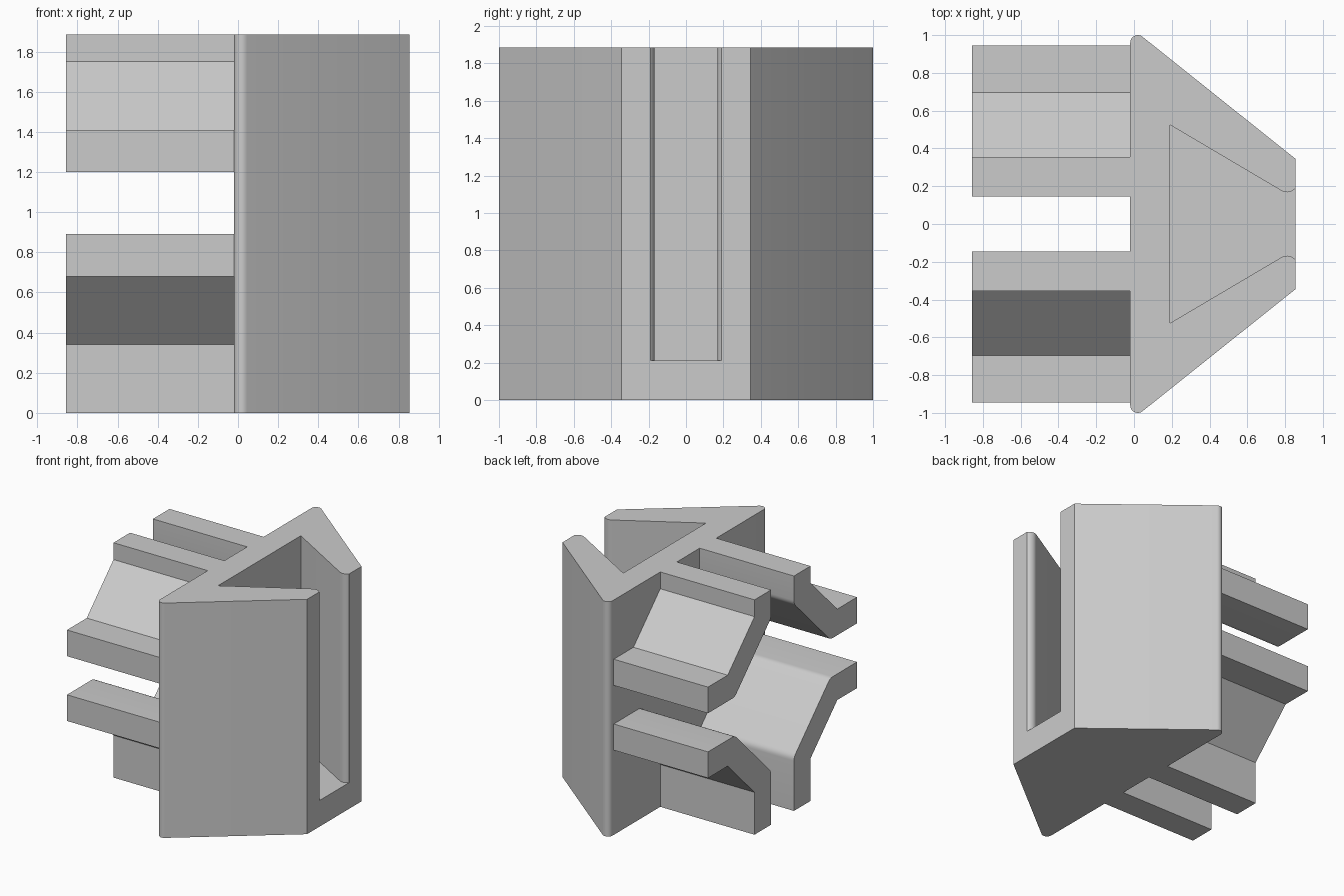
import bpy, bmesh, math
from mathutils import Vector

if "Cube" in bpy.data.objects:
    bpy.data.objects.remove(bpy.data.objects["Cube"])

HEIGHT = 1.885
BACK, FRONT, TIP = -0.02, 0.855, -0.857

grey = bpy.data.materials.new("light grey")
grey.diffuse_color = (0.6, 0.6, 0.6, 1)
grey.use_nodes = True
grey.node_tree.nodes["Principled BSDF"].inputs["Base Color"].default_value = grey.diffuse_color


def prism(name, points, offset):
    """Extrude a closed 3D outline along offset."""
    bm = bmesh.new()
    face = bm.faces.new([bm.verts.new(p) for p in points])
    new = bmesh.ops.extrude_face_region(bm, geom=[face])["geom"]
    bmesh.ops.translate(bm, vec=Vector(offset),
                        verts=[v for v in new if isinstance(v, bmesh.types.BMVert)])
    bmesh.ops.recalc_face_normals(bm, faces=bm.faces)
    mesh = bpy.data.meshes.new(name)
    bm.to_mesh(mesh)
    bm.free()
    mesh.materials.append(grey)
    ob = bpy.data.objects.new(name, mesh)
    bpy.context.collection.objects.link(ob)
    return ob


def smooth(ob):
    bpy.ops.object.select_all(action='DESELECT')
    ob.select_set(True)
    bpy.context.view_layer.objects.active = ob
    bpy.ops.object.shade_smooth_by_angle(angle=math.radians(25))


def arc(cx, cy, r, start, end, steps=8):
    angles = [math.radians(start + (end - start) * i / steps) for i in range(steps + 1)]
    return [(cx + r * math.cos(a), cy + r * math.sin(a)) for a in angles]


def mirrored(half):
    """Close a half outline (y > 0) with its mirror image."""
    return half + [(x, -y) for x, y in reversed(half)]


# Wedge-shaped body with rounded rear corners
outline = mirrored(arc(0.02, 0.96, 0.04, 180, 51.3) + [(FRONT, 0.345)])
body = prism("body", [(x, y, 0) for x, y in outline], (0, 0, HEIGHT))

# Dovetail slot with rounded lips, open at the top and front
slot = mirrored([(0.19, 0.525)] + arc(0.81, 0.225, 0.057, 240, 322) + [(1.0, 0.19)])
cutter = prism("slot_cutter", [(x, y, 0.21) for x, y in slot], (0, 0, 2))
cutter.hide_render = True
cut = body.modifiers.new("slot", 'BOOLEAN')
cut.operation, cut.solver, cut.object = 'DIFFERENCE', 'EXACT', cutter
bpy.context.view_layer.objects.active = body
bpy.ops.object.modifier_apply(modifier=cut.name)
bpy.data.objects.remove(cutter)
smooth(body)


def fillet(a, corner, b, t=0.03, steps=4):
    """Soften a corner with a small curve."""
    a, c, b = Vector(a), Vector(corner), Vector(b)
    p, q = c + (a - c).normalized() * t, c + (b - c).normalized() * t
    us = [i / steps for i in range(steps + 1)]
    return [tuple(p * (1 - u) ** 2 + c * 2 * u * (1 - u) + q * u * u) for u in us]


# Four cranked clip arms: upright inner leg, diagonal, flat outer lip
for level, lip_z, end_z, s in (("lower", 0.89, 0, -1), ("upper", 1.20, HEIGHT, 1)):
    outer, inner = (0.945, lip_z), (0.145, end_z)
    knee, elbow = (0.145, lip_z + s * 0.46), (0.605, lip_z)
    profile = [outer, (0.945, lip_z + s * 0.21), (0.695, lip_z + s * 0.21),
               (0.355, lip_z + s * 0.55), (0.355, end_z), inner]
    profile += fillet(inner, knee, elbow) + fillet(knee, elbow, outer)
    for side, m in (("front", -1), ("back", 1)):
        arm = prism(f"{level}_{side}_arm", [(TIP, m * y, z) for y, z in profile],
                    (BACK - TIP, 0, 0))
        smooth(arm)
        # Keep the crisp outer creases and end caps sharp, soften only the curves
